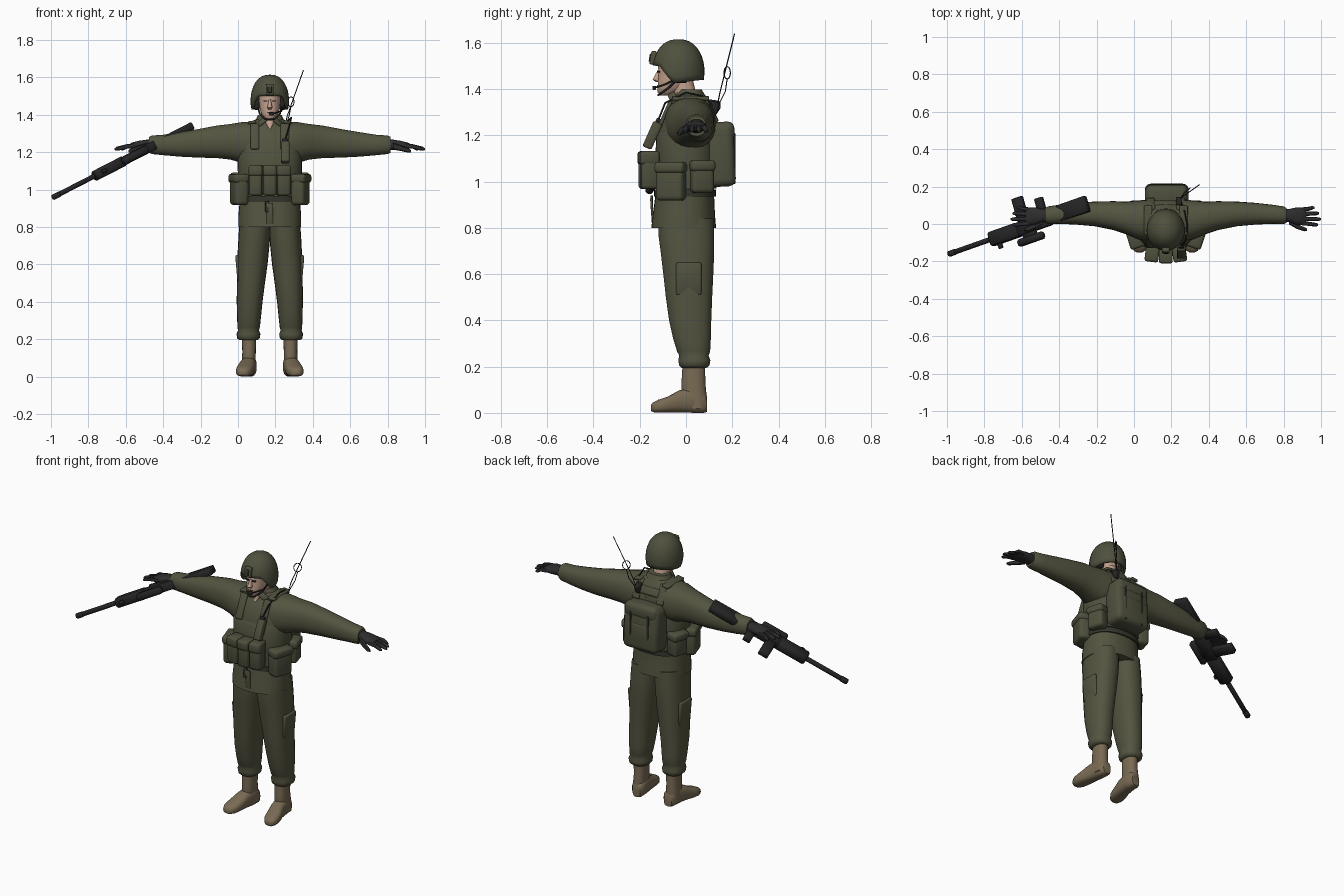
import bpy, bmesh, math
from mathutils import Vector, Matrix, Euler

CX = 0.17  # mirror plane of the figure


def mat(name, r, g, b):
    m = bpy.data.materials.new(name)
    m.diffuse_color = (r, g, b, 1)
    return m


OLIVE = mat("olive cloth", 0.088, 0.088, 0.052)
GEAR = mat("gear olive", 0.078, 0.081, 0.047)
BLACK = mat("black", 0.018, 0.018, 0.019)
GLOVE = mat("dark glove", 0.026, 0.026, 0.027)
SKIN = mat("skin", 0.55, 0.36, 0.27)
BOOT = mat("tan leather", 0.19, 0.145, 0.088)
STRAP = mat("dark webbing", 0.035, 0.037, 0.024)


def finish(name, bm, m, angle=45):
    bmesh.ops.recalc_face_normals(bm, faces=bm.faces)
    me = bpy.data.meshes.new(name)
    bm.to_mesh(me)
    bm.free()
    me.materials.append(m)
    for p in me.polygons:
        p.use_smooth = True
    me.set_sharp_from_angle(angle=math.radians(angle))
    ob = bpy.data.objects.new(name, me)
    bpy.context.collection.objects.link(ob)
    return ob


def loft(name, axis, rings, m, s=1, p=2.3, n=22):
    """Skin superellipse rings (t, c1, c2, r1, r2) stacked along an axis."""
    bm = bmesh.new()
    rows = []
    for t, c1, c2, r1, r2 in rings:
        row = []
        for i in range(n):
            a = 2 * math.pi * i / n
            c, d = math.cos(a), math.sin(a)
            u = c1 + r1 * math.copysign(abs(c) ** (2 / p), c)
            v = c2 + r2 * math.copysign(abs(d) ** (2 / p), d)
            x, y, z = {"x": (t, u, v), "y": (u, t, v), "z": (u, v, t)}[axis]
            row.append(bm.verts.new((CX + s * (x - CX), y, z)))
        rows.append(row)
    for a, b in zip(rows, rows[1:]):
        for i in range(n):
            bm.faces.new((a[i], a[(i + 1) % n], b[(i + 1) % n], b[i]))
    bm.faces.new(rows[0])
    bm.faces.new(rows[-1])
    return finish(name, bm, m)


def box(name, loc, size, m, rot=(0, 0, 0), bevel=0.012, basis=None, segs=2):
    bm = bmesh.new()
    bmesh.ops.create_cube(bm, size=1)
    bmesh.ops.scale(bm, vec=size, verts=bm.verts)
    if bevel:
        bmesh.ops.bevel(bm, geom=bm.edges[:], offset=bevel, segments=segs,
                        affect="EDGES", profile=0.5)
    R = basis or Euler([math.radians(a) for a in rot]).to_matrix()
    bm.transform(Matrix.Translation(loc) @ R.to_4x4())
    return finish(name, bm, m, 50)


def wire(name, pts, r, m, cyclic=False):
    cu = bpy.data.curves.new(name, "CURVE")
    cu.dimensions = "3D"
    cu.bevel_depth = r
    cu.bevel_resolution = 1
    cu.use_fill_caps = True
    sp = cu.splines.new("POLY")
    sp.points.add(len(pts) - 1)
    for q, co in zip(sp.points, pts):
        q.co = (*co, 1)
    sp.use_cyclic_u = cyclic
    cu.materials.append(m)
    ob = bpy.data.objects.new(name, cu)
    bpy.context.collection.objects.link(ob)


# Jacket body, belt, vest
loft("jacket", "z", [(0.80, CX, -0.01, .168, .140), (0.86, CX, -0.009, .168, .134),
     (0.95, CX, -0.005, .160, .126), (1.02, CX, 0, .162, .124), (1.12, CX, 0, .165, .124),
     (1.20, CX, 0, .170, .122), (1.27, CX, .008, .172, .115), (1.32, CX, .016, .155, .097),
     (1.35, CX, .02, .115, .078), (1.375, CX, .018, .078, .064)], OLIVE, n=32)
loft("belt", "z", [(.935, CX, -.004, .167, .134), (.965, CX, -.004, .167, .134)], STRAP, n=32)
loft("vest", "z", [(.97, CX, 0, .168, .131), (1.08, CX, 0, .171, .133),
     (1.20, CX, 0, .173, .129), (1.215, CX, .002, .168, .120)], GEAR, n=32)
box("jacket_placket", (CX, -.146, .865), (.035, .01, .13), OLIVE, (4, 0, 0), .004)
box("belt_tab", (.155, -.148, .91), (.02, .012, .06), STRAP, bevel=.004)

# Collar and open neck
loft("collar", "z", [(1.345, CX, .02, .095, .075), (1.375, CX, .018, .074, .064),
     (1.398, CX, .018, .064, .050)], OLIVE)
loft("neck", "z", [(1.33, CX, .0, .05, .05), (1.38, CX, -.005, .047, .05),
     (1.44, CX, -.025, .047, .055)], SKIN)
loft("open_neck", "z", [(1.325, CX, -.072, .004, .010), (1.355, CX, -.050, .022, .022),
     (1.388, CX, -.035, .042, .030)], SKIN)

for s, side in ((1, "left"), (-1, "right")):
    X = lambda x: CX + s * (x - CX)
    # Sleeve
    loft(side + "_sleeve", "x", [(.19, .02, 1.25, .105, .100), (.26, .018, 1.250, .112, .114),
         (.32, .022, 1.252, .104, .110), (.38, .032, 1.256, .088, .096),
         (.45, .045, 1.256, .077, .088), (.55, .054, 1.248, .066, .077),
         (.65, .055, 1.242, .058, .066), (.74, .052, 1.239, .051, .055),
         (.80, .047, 1.240, .047, .050), (.815, .046, 1.240, .040, .043)], OLIVE, s)
    # Gloved hand
    loft(side + "_glove", "x", [(.79, .046, 1.24, .034, .033), (.83, .045, 1.24, .035, .028),
         (.87, .042, 1.238, .047, .024), (.905, .041, 1.235, .047, .018),
         (.92, .041, 1.233, .042, .012)], GLOVE, s, n=14)
    for i, (y, tip) in enumerate(((.076, .965), (.053, .99), (.029, 1.0), (.006, .985))):
        dy = (y - .04) * .3
        loft(f"{side}_finger_{i}", "x", [(.89, y, 1.235, .012, .014),
             (.935, y + dy * .5, 1.231, .011, .012), (tip - .012, y + dy, 1.220, .010, .010),
             (tip, y + dy, 1.216, .005, .005)], GLOVE, s, n=8)
    loft(side + "_thumb", "x", [(.83, .015, 1.232, .018, .018), (.87, -.012, 1.222, .014, .015),
         (.91, -.028, 1.210, .011, .012), (.925, -.030, 1.206, .006, .006)], GLOVE, s, n=8)
    # Trouser leg with gathered cuff
    loft(side + "_trouser", "z", [(.195, .284, .035, .048, .055), (.205, .284, .036, .060, .066),
         (.228, .284, .036, .064, .070), (.248, .284, .034, .056, .064),
         (.265, .283, .033, .060, .072), (.32, .281, .026, .064, .082),
         (.40, .278, .018, .069, .092), (.50, .271, .013, .075, .101),
         (.60, .264, .010, .082, .109), (.70, .256, .006, .084, .117),
         (.76, .252, .002, .085, .121), (.84, .250, 0, .080, .120)], OLIVE, s)
    box(side + "_thigh_pocket", (X(.338), .012, .58), (.022, .11, .14), OLIVE,
        (0, s * 5, 0), .008)
    # Boot
    loft(side + "_boot_shaft", "z", [(.02, .284, .045, .037, .042), (.08, .283, .034, .037, .055),
         (.13, .281, .032, .036, .052), (.215, .281, .034, .038, .049)], BOOT, s)
    loft(side + "_boot_foot", "y", [(.090, .277, .040, .026, .036), (.078, .278, .046, .036, .046),
         (.03, .281, .055, .041, .055), (-.03, .290, .050, .042, .048),
         (-.08, .301, .036, .047, .034), (-.12, .308, .029, .043, .028),
         (-.143, .311, .024, .030, .021), (-.152, .311, .021, .014, .012)], BOOT, s, p=2.7)
    # Shoulder straps, collar flaps
    box(side + "_shoulder_strap", (X(.265), .02, 1.36), (.045, .16, .016), GEAR, (0, s * 8, 0), .006)
    box(side + "_back_strap", (X(.25), .105, 1.31), (.045, .02, .12), GEAR, (28, 0, s * -4), .006)
    box(side + "_chest_strap", (X(.25), -.094, 1.285), (.045, .016, .15), GEAR, (-24, 0, 0), .006)
    box(side + "_collar_flap", (X(.212), -.056, 1.363), (.06, .012, .035), OLIVE,
        (-35, s * 38, s * 25), .005)
    # Side pouches, each with a flap
    for nm, x, y, z, sz, yaw in (("hip_pouch", .334, -.065, 1.00, (.075, .125, .165), -18),
                                 ("rear_pouch", .328, .068, 1.02, (.075, .10, .14), 15)):
        box(f"{side}_{nm}", (X(x), y, z), sz, GEAR, (0, 0, s * yaw), .02, segs=3)
        box(f"{side}_{nm}_flap", (X(x + .003), y, z + sz[2] / 2 - .022),
            (sz[0] + .006, sz[1] + .008, .048), GEAR, (0, 0, s * yaw), .014)
    # Helmet strap and ear cup
    wire(side + "_chin_strap", [(X(.235), -.03, 1.45), (X(.224), -.075, 1.405),
         (X(.195), -.113, 1.378), (CX, -.12, 1.374)], .005, BLACK)
    box(side + "_ear_cup", (X(.238), -.02, 1.455), (.03, .05, .06), BLACK, bevel=.010)
    # Eyes
    box(side + "_eye", (X(.192), -.119, 1.474), (.020, .008, .007), BLACK, (0, 0, s * 12), 0)

# Front pouches
for i in (-1, 0, 1):
    x, y = CX + i * .073, -.165 + abs(i) * .008
    box(f"front_pouch_{i + 1}", (x, y, 1.045), (.070, .08, .155), GEAR, (0, 0, i * 8), .014)
    box(f"front_pouch_flap_{i + 1}", (x, y - .003, 1.102), (.074, .085, .058), GEAR,
        (0, 0, i * 8), .012)

# Chest radio with cable
box("chest_radio", (.253, -.145, 1.20), (.044, .042, .12), GEAR, (-24, 0, 0), .008)
box("radio_top", (.253, -.118, 1.262), (.03, .025, .02), BLACK, (-24, 0, 0), .004)
wire("radio_cable", [(.253, -.118, 1.27), (.275, -.09, 1.34), (.285, 0, 1.385),
     (.27, .07, 1.37), (.25, .12, 1.32)], .004, BLACK)

# Backpack
box("backpack", (.175, .145, 1.115), (.235, .13, .275), GEAR, (3, 0, 0), .032, segs=3)
box("backpack_lid", (.175, .147, 1.215), (.222, .125, .085), GEAR, (3, 0, 0), .028, segs=3)
box("backpack_pocket", (.175, .197, 1.075), (.165, .03, .14), GEAR, bevel=.012)
for x in (.115, .235):
    box("backpack_webbing", (x, .209, 1.10), (.012, .008, .22), STRAP, bevel=.002)
box("yoke", (CX, .105, 1.31), (.13, .03, .05), GEAR, (30, 0, 0), .01)

# Antenna with coiled lead
box("antenna_base", (.24, .118, 1.32), (.03, .045, .05), BLACK, (-15, 0, 0), .006)
wire("antenna", [(.238, .125, 1.28), (.262, .148, 1.39), (.35, .21, 1.64)], .0026, BLACK)
wire("antenna_loop", [(.283 + .017 * math.cos(a), .178 + .014 * math.cos(a), 1.47 + .027 * math.sin(a))
     for a in [k * math.pi / 6 for k in range(12)]], .0025, BLACK, True)
wire("antenna_lead", [(.283, .178, 1.443), (.272, .17, 1.39), (.25, .14, 1.33)], .0025, BLACK)

# Head
loft("head", "z", [(1.372, CX, -.088, .020, .024), (1.385, CX, -.080, .034, .043),
     (1.41, CX, -.060, .048, .063), (1.44, CX, -.048, .055, .074), (1.47, CX, -.042, .058, .077),
     (1.50, CX, -.040, .060, .082), (1.55, CX, -.04, .055, .075)], SKIN, p=2.2)
loft("nose", "z", [(1.430, CX, -.120, .009, .010), (1.440, CX, -.124, .014, .021),
     (1.46, CX, -.119, .009, .016), (1.482, CX, -.115, .006, .007)], SKIN, n=10)
box("mouth", (CX, -.122, 1.413), (.03, .006, .004), STRAP, bevel=0)
box("microphone", (.180, -.137, 1.405), (.026, .016, .018), BLACK, bevel=.005)
wire("microphone_boom", [(.245, -.03, 1.45), (.232, -.09, 1.42), (.185, -.137, 1.405)], .004, BLACK)

# Helmet shell: high brow, low ears and nape
bm = bmesh.new()
N, ROWS = 32, 10
top = bm.verts.new((CX, -.033, 1.615))
prev = None
for k in range(1, ROWS + 1):
    row = []
    for i in range(N):
        a = 2 * math.pi * i / N
        f = -math.sin(a)
        rim = 1.428 + .075 * min(1, max(0, (f - .25) / .5)) + .012 * max(0, -f)
        low = math.asin((rim - 1.475) / .14)
        phi = math.pi / 2 + (low - math.pi / 2) * k / ROWS
        r = math.cos(phi) ** .85
        row.append(bm.verts.new((CX + .103 * r * math.cos(a), -.033 + .113 * r * math.sin(a),
                                 1.475 + .14 * math.sin(phi))))
    for i in range(N):
        j = (i + 1) % N
        bm.faces.new((top, row[i], row[j]) if prev is None else (prev[i], row[i], row[j], prev[j]))
    prev = row
helmet = finish("helmet", bm, GEAR, 50)
sol = helmet.modifiers.new("thickness", "SOLIDIFY")
sol.thickness = .014
box("helmet_mount", (CX, -.142, 1.535), (.042, .024, .06), GEAR, (-10, 0, 0), .006)
box("helmet_mount_clip", (CX, -.153, 1.535), (.022, .012, .035), STRAP, (-10, 0, 0), .003)

# Rifle: local axes run along the barrel, towards the magazine, and sideways
muzzle = Vector((-.993, -.162, .957))
along = Vector((.75, .265, .385)).normalized()
down = (Vector((0, 1, 0)) - along * along.y).normalized()
basis = Matrix((along, down, along.cross(down))).transposed()


def gun(name, a0, a1, d0, d1, w, bevel=.004, m=BLACK):
    c = muzzle + along * (a0 + a1) / 2 + down * (d0 + d1) / 2
    box(name, c, (a1 - a0, d1 - d0, w), m, bevel=bevel, basis=basis, segs=1)


gun("rifle_barrel", 0, .30, -.013, .013, .026, .007)
gun("rifle_muzzle", 0, .05, -.015, .015, .030, .007)
gun("rifle_handguard", .265, .45, -.040, .038, .056, .010)
gun("rifle_receiver", .44, .64, -.036, .036, .048)
gun("rifle_stock_tube", .63, .80, -.026, .024, .036)
gun("rifle_stock", .70, .878, -.036, .052, .042, .006)
gun("rifle_magazine", .455, .515, .03, .165, .034)
gun("rifle_grip", .585, .63, .03, .125, .032)
gun("rifle_scope", .42, .58, -.092, -.052, .042, .010)
gun("rifle_scope_mount", .46, .54, -.060, -.030, .026)
gun("rifle_front_sight", .30, .325, -.065, -.035, .02)
